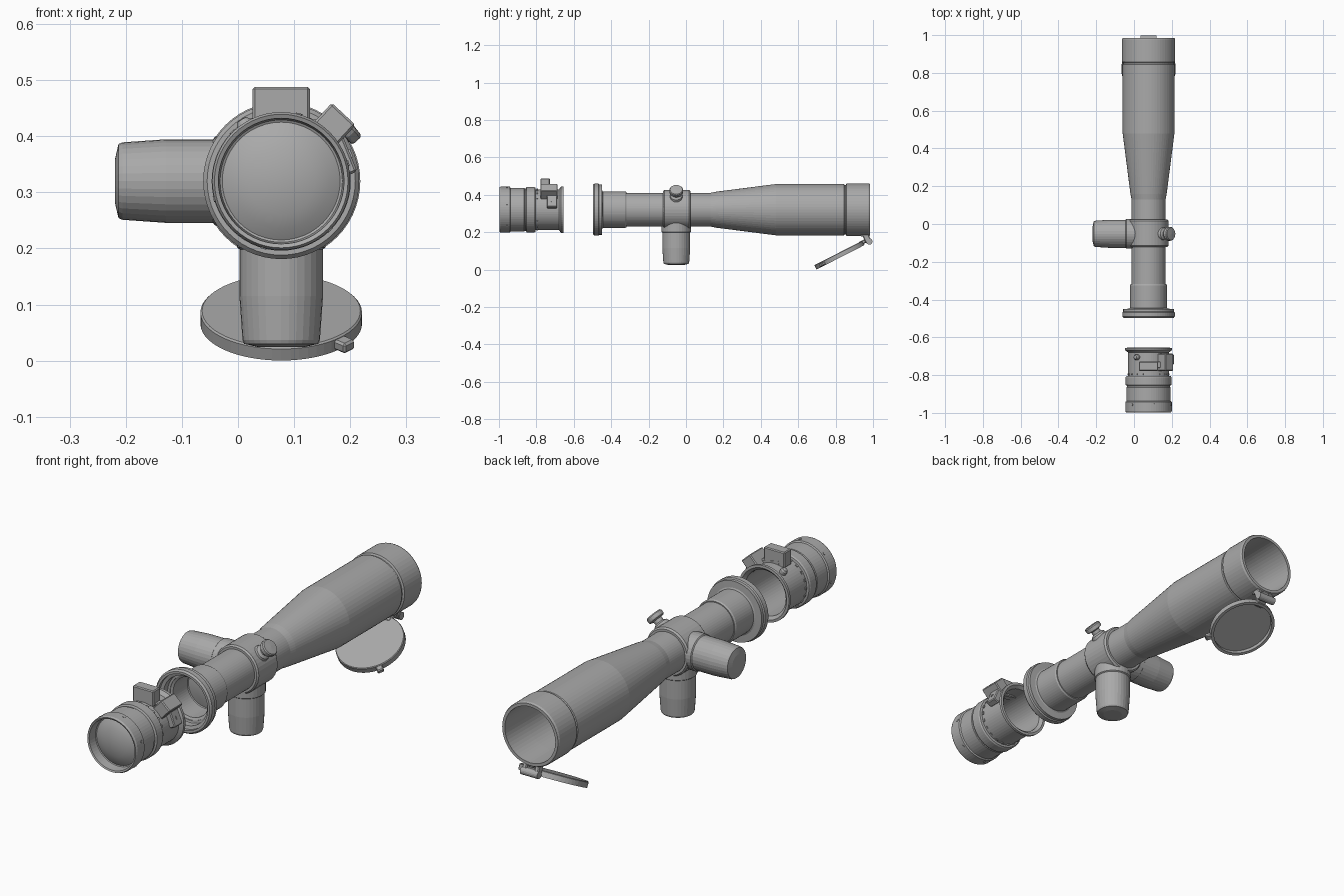
import bpy, bmesh, math
from mathutils import Matrix, Vector

cube = bpy.data.objects.get("Cube")
if cube:
    bpy.data.objects.remove(cube)

CX, CZ, TY = 0.077, 0.32, -0.052     # tube axis and turret station
grey = bpy.data.materials.new("gunmetal grey")
grey.use_nodes = True
grey.diffuse_color = (0.4, 0.4, 0.4, 1)
grey.node_tree.nodes["Principled BSDF"].inputs["Base Color"].default_value = (0.4, 0.4, 0.4, 1)


def finish(name, bm, matrix, smooth=False):
    bmesh.ops.remove_doubles(bm, verts=bm.verts, dist=1e-5)
    bmesh.ops.recalc_face_normals(bm, faces=bm.faces)
    mesh = bpy.data.meshes.new(name)
    bm.to_mesh(mesh)
    bm.free()
    mesh.materials.append(grey)
    mesh.transform(matrix)
    obj = bpy.data.objects.new(name, mesh)
    bpy.context.collection.objects.link(obj)
    if smooth:
        mesh.shade_smooth()
    return obj


def lathe(name, profile, origin, direction, seg=48, closed=False, smooth=False):
    """Spin (radius, distance) points about a direction."""
    bm = bmesh.new()
    verts = [bm.verts.new((r, 0, t)) for r, t in profile]
    pairs = list(zip(verts, verts[1:]))
    if closed:
        pairs.append((verts[-1], verts[0]))
    edges = [bm.edges.new(p) for p in pairs]
    bmesh.ops.spin(bm, geom=verts + edges, cent=(0, 0, 0), axis=(0, 0, 1),
                   angle=2 * math.pi, steps=seg, use_duplicate=False)
    turn = Vector(direction).to_track_quat('Z', 'Y').to_matrix().to_4x4()
    return finish(name, bm, Matrix.Translation(origin) @ turn, smooth)


def box(name, size, matrix, bevel=0.004):
    bm = bmesh.new()
    bmesh.ops.create_cube(bm, size=1, matrix=Matrix.Diagonal((*size, 1)))
    if bevel:
        bmesh.ops.bevel(bm, geom=bm.edges[:], offset=bevel, segments=1, affect='EDGES')
    return finish(name, bm, matrix)


def around(angle, radius, y):
    """Frame on the tube: local x points outward, local y along the tube."""
    return (Matrix.Translation((CX, y, CZ)) @ Matrix.Rotation(-math.radians(angle), 4, 'Y')
            @ Matrix.Translation((radius, 0, 0)))


AXIS = (CX, 0, CZ)
ALONG = (0, 1, 0)

# Main tube: outside from eye end to objective, then back along the bore
lathe("main_tube", [
    (0.122, -0.498), (0.132, -0.498), (0.139, -0.49), (0.139, -0.468), (0.134, -0.464),
    (0.134, -0.45), (0.098, -0.448), (0.098, -0.325), (0.094, -0.318), (0.09, -0.318),
    (0.09, 0.13), (0.096, 0.16), (0.137, 0.48), (0.137, 0.845), (0.133, 0.848),
    (0.133, 0.854), (0.141, 0.858), (0.141, 0.976), (0.137, 0.985), (0.124, 0.985),
    (0.122, 0.84), (0.122, 0.48), (0.08, 0.14), (0.08, -0.33), (0.088, -0.34),
    (0.088, -0.44), (0.108, -0.45), (0.108, -0.48), (0.122, -0.484)],
    AXIS, ALONG, 56, closed=True)
lathe("objective_lens", [(0, 0.335), (0.06, 0.33), (0.11, 0.32)], AXIS, ALONG, 48, smooth=True)
lathe("rear_inner_lens", [(0, -0.35), (0.05, -0.345), (0.09, -0.335)], AXIS, ALONG, 48, smooth=True)

# Turret saddle and collars
lathe("saddle", [(0.088, -0.122), (0.1, -0.122), (0.106, -0.115), (0.106, 0.016),
                 (0.1, 0.024), (0.088, 0.024)], AXIS, ALONG, 40)
turret = [(0.0745, 0.08), (0.0745, 0.205), (0.069, 0.283), (0.066, 0.29), (0.04, 0.296), (0, 0.296)]
collar = [(0.073, 0.03), (0.079, 0.03), (0.079, 0.118), (0.074, 0.122)]
for side, direction in (("windage", (-1, 0, 0)), ("elevation", (0, 0, -1))):
    lathe(side + "_turret", turret, (CX, TY, CZ), direction, 32)
    lathe(side + "_collar", collar, (CX, TY, CZ), direction, 32)

# Small lock knob on the saddle
up = math.radians(42)
lathe("lock_knob", [(0.04, 0.085), (0.032, 0.113), (0.02, 0.12), (0.02, 0.134), (0.035, 0.138),
                    (0.037, 0.142), (0.037, 0.156), (0.033, 0.161), (0, 0.163)],
      (CX, TY, CZ), (math.cos(up), 0, math.sin(up)), 20)

# Detached eyepiece, open at the back with a recessed domed lens
lathe("eyepiece", [
    (0.112, -0.995), (0.119, -0.998), (0.123, -0.99), (0.123, -0.942), (0.117, -0.938),
    (0.117, -0.865), (0.114, -0.862), (0.114, -0.856), (0.122, -0.852), (0.122, -0.812),
    (0.118, -0.806), (0.108, -0.804), (0.108, -0.68), (0.124, -0.668), (0.124, -0.656),
    (0.113, -0.655), (0.1, -0.668), (0.1, -0.95), (0.109, -0.955)],
    AXIS, ALONG, 56, closed=True)
lathe("eyepiece_lens", [(0, -0.982), (0.03, -0.98), (0.06, -0.974), (0.085, -0.965),
                        (0.105, -0.953)], AXIS, ALONG, 48, smooth=True)

# Index marks and set screws around the eyepiece
for i in range(20):
    box("index_mark", (0.006, 0.008, 0.012), around(i * 18, 0.109, -0.796), 0)
for i in range(6):
    a = math.radians(15 + i * 60)
    lathe("set_screw", [(0.006, 0.118), (0.006, 0.125), (0, 0.125)],
          (CX, -0.957, CZ), (math.cos(a), 0, math.sin(a)), 10)

# Zoom lever, tilted stop block and side pointer plate
box("zoom_lever", (0.07, 0.05, 0.102), around(90, 0.133, -0.753))
box("lever_link", (0.03, 0.035, 0.1), around(78, 0.105, -0.745))
box("stop_block", (0.065, 0.092, 0.058), around(47, 0.131, -0.732))
box("stop_foot", (0.03, 0.055, 0.07), around(22, 0.117, -0.717))
a = math.radians(123)
lathe("lever_pin", [(0.015, 0.1), (0.015, 0.122), (0.01, 0.13), (0, 0.132)],
      (CX, -0.705, CZ), (math.cos(a), 0, math.sin(a)), 16)
lathe("pointer", [(0.009, 0.125), (0.009, 0.135), (0, 0.135)],
      (CX, -0.717, CZ), (math.cos(0.38), 0, math.sin(0.38)), 3)

# Flip-down objective lid with a rim on its underside
tilt = math.radians(27)
lid = Matrix.Translation((CX, 0.82, 0.078)) @ Matrix.Rotation(tilt, 4, 'X')
lid_up = lid.to_3x3() @ Vector((0, 0, 1))
lathe("lid", [(0, 0.012), (0.141, 0.012), (0.144, 0.009), (0.144, -0.014),
              (0.131, -0.014), (0.131, 0.002), (0, 0.002)], lid.translation, lid_up, 56)
box("lid_tab", (0.035, 0.028, 0.02), lid @ Matrix.Rotation(math.radians(-43), 4, 'Z')
    @ Matrix.Translation((0.15, 0, -0.002)))

# Hinge joining lid and objective
lathe("hinge_pin", [(0, -0.042), (0.017, -0.042), (0.017, 0.042), (0, 0.042)],
      (CX, 0.98, 0.15), (1, 0, 0), 16)
box("hinge_lid_arm", (0.044, 0.06, 0.02), lid @ Matrix.Translation((0, 0.15, 0.004)))
for x in (-0.03, 0.03):
    box("hinge_ear", (0.02, 0.032, 0.045),
        Matrix.Translation((CX + x, 0.967, 0.168)) @ Matrix.Rotation(0.4, 4, 'X'))
box("hinge_base", (0.08, 0.045, 0.012), Matrix.Translation((CX, 0.955, 0.182)))
